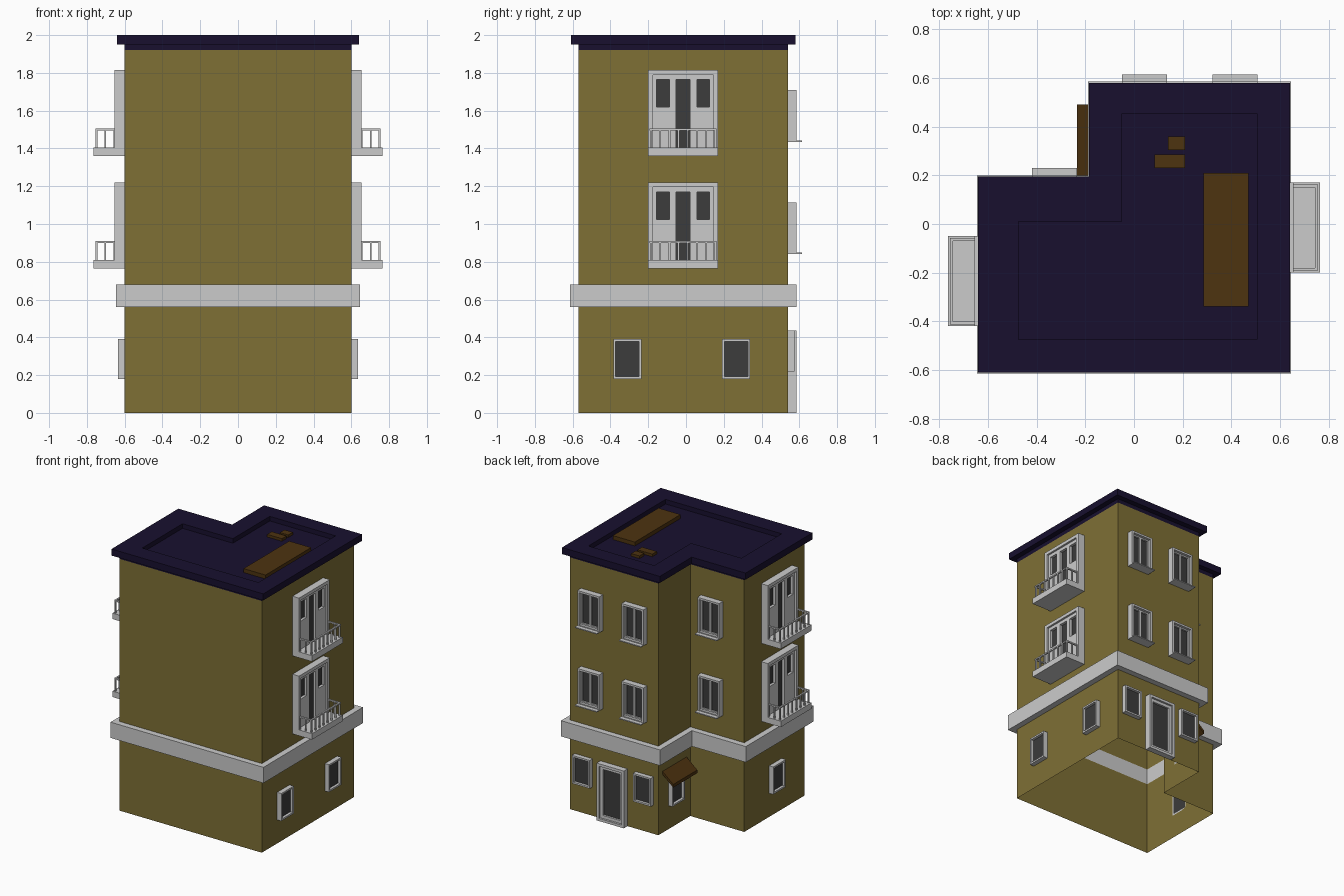
import bpy, bmesh

if "Cube" in bpy.data.objects:
    bpy.data.objects.remove(bpy.data.objects["Cube"])


def material(name, rgb):
    m = bpy.data.materials.new(name)
    m.diffuse_color = (*rgb, 1)
    m.use_nodes = True
    m.node_tree.nodes["Principled BSDF"].inputs["Base Color"].default_value = m.diffuse_color
    return m


OLIVE = material("olive_wall", (0.21, 0.16, 0.036))
NAVY = material("dark_roof", (0.009, 0.005, 0.028))
BROWN = material("brown", (0.075, 0.033, 0.005))
DARK = material("dark_glass", (0.045, 0.045, 0.045))


class Part:
    """Collects lofted shapes into one flat-shaded object."""

    def __init__(self, name, mat=None):
        self.name, self.mat, self.bm = name, mat, bmesh.new()

    def skin(self, loops, closed=False, caps=(False, False)):
        rows = [[self.bm.verts.new(p) for p in lp] for lp in loops]
        pairs = list(zip(rows, rows[1:])) + ([(rows[-1], rows[0])] if closed else [])
        for a, b in pairs:
            for i in range(len(a)):
                j = (i + 1) % len(a)
                self.bm.faces.new((a[i], a[j], b[j], b[i]))
        if caps[0]:
            self.bm.faces.new(rows[0][::-1])
        if caps[1]:
            self.bm.faces.new(rows[-1])

    def box(self, x0, x1, y0, y1, z0, z1, to=lambda u, n, z: (u, n, z)):
        rect = [(x0, y0), (x1, y0), (x1, y1), (x0, y1)]
        self.skin([[to(x, y, z) for x, y in rect] for z in (z0, z1)], caps=(True, True))

    def frame(self, to, w, z0, z1, t, n0, n1):
        """Rectangular frame of half width w and bar thickness t, lying on a wall."""
        def rect(d, n):
            return [to(u, n, z) for u, z in ((-w + d, z0 + d), (w - d, z0 + d),
                                             (w - d, z1 - d), (-w + d, z1 - d))]
        self.skin([rect(0, n0), rect(0, n1), rect(t, n1), rect(t, n0)], closed=True)

    def done(self):
        bmesh.ops.recalc_face_normals(self.bm, faces=self.bm.faces)
        me = bpy.data.meshes.new(self.name)
        self.bm.to_mesh(me)
        self.bm.free()
        if self.mat:
            me.materials.append(self.mat)
        bpy.context.collection.objects.link(bpy.data.objects.new(self.name, me))


def outline(d, z):
    """L-shaped footprint, grown outwards by d."""
    return [(-.6 - d, -.57 - d, z), (.6 + d, -.57 - d, z), (.6 + d, .54 + d, z),
            (-.145 - d, .54 + d, z), (-.145 - d, .155 + d, z), (-.6 - d, .155 + d, z)]


def on_x(wall, side, c):
    """Wall facing +x or -x: (along, outwards, up) to world."""
    return lambda u, n, z: (wall + side * n, c + u, z)


def on_back(wall, c):
    return lambda u, n, z: (c + u, wall + n, z)


# Walls: open shells below and above the belt course
for name, z0, z1 in (("lower_walls", 0, .56), ("upper_walls", .68, 1.92)):
    p = Part(name, OLIVE)
    p.skin([outline(0, z0), outline(0, z1)])
    p.done()

p = Part("belt_course")
p.skin([outline(0, .56), outline(.045, .56), outline(.045, .68), outline(0, .68)], closed=True)
p.done()

# Roof: fascia, overhanging slab and sunken deck
deck = [(-.475, -.475), (.505, -.475), (.505, .455), (-.05, .455), (-.05, .01), (-.475, .01)]
p = Part("roof", NAVY)
p.skin([outline(0, 1.92), outline(0, 1.95), outline(.04, 1.95), outline(.04, 2.0),
        [(x, y, 2.0) for x, y in deck], [(x, y, 1.965) for x, y in deck]], caps=(True, True))
p.done()

# Roof hatches
p = Part("roof_boxes", BROWN)
for b in ((.285, .47, -.34, .21, 1.995), (.14, .21, .305, .36, 1.985), (.085, .21, .23, .285, 1.985)):
    p.box(*b[:4], 1.96, b[4])
p.done()


def small_window(name, to, z0, z1):
    p = Part(name + "_frame")
    p.frame(to, .075, z0, z1, .013, 0, .035)
    p.done()
    g = Part(name + "_glass", DARK)
    g.box(-.064, .064, 0, .015, z0 + .01, z1 - .01, to)
    g.done()


def tall_window(name, to, z0):
    p = Part(name + "_frame")
    p.frame(to, .0925, z0, z0 + .275, .015, 0, .045)
    p.frame(to, .079, z0 + .013, z0 + .262, .012, 0, .025)
    p.box(-.008, .008, 0, .025, z0 + .02, z0 + .255, to)
    p.box(-.0925, .0925, .04, .075, z0, z0 + .008, to)  # sill
    p.done()
    g = Part(name + "_glass", DARK)
    g.box(-.07, .07, 0, .012, z0 + .02, z0 + .255, to)
    g.done()


def balcony(name, to, z):
    # Door surround and panel with three openings
    p = Part(name + "_door_surround")
    p.frame(to, .185, z, z + .455, .025, 0, .055)
    for s in (-1, 1):
        for a, b, z0, z1 in ((.14, .162, .02, .435), (.037, .072, .02, .435),
                             (.072, .14, .02, .26), (.072, .14, .405, .435)):
            p.box(min(s * a, s * b), max(s * a, s * b), 0, .04, z + z0, z + z1, to)
    p.box(-.037, .037, 0, .04, z + .405, z + .435, to)
    p.done()
    g = Part(name + "_glass", DARK)
    g.box(-.037, .037, 0, .02, z + .04, z + .405, to)
    for a in (-.14, .072):
        g.box(a, a + .068, 0, .02, z + .26, z + .405, to)
    g.done()
    # Floor slab
    p = Part(name + "_slab")
    p.box(-.185, .185, 0, .165, z, z + .045, to)
    p.done()
    # Railing: top rails and balusters on three sides
    p = Part(name + "_railing")
    t, b = z + .145, z + .045
    p.box(-.177, .177, .143, .155, t - .01, t, to)
    for s in (-1, 1):
        c = s * .171
        p.box(c - .006, c + .006, .05, .143, t - .01, t, to)
        for n in (.055, .102):
            p.box(c - .004, c + .004, n - .004, n + .004, b, t - .01, to)
    for i in range(8):
        u = -.171 + i * .342 / 7
        p.box(u - .005, u + .005, .144, .154, b, t - .01, to)
    p.done()


# Side balconies and upper windows on both floors
for floor, dz in (("first", 0), ("second", .595)):
    balcony(floor + "_right_balcony", on_x(.6, 1, -.015), .765 + dz)
    balcony(floor + "_left_balcony", on_x(-.6, -1, -.235), .765 + dz)
    for i, (wall, c) in enumerate(((.54, .415), (.54, .0425), (.155, -.3275))):
        tall_window(f"{floor}_back_window_{i + 1}", on_back(wall, c), .84 + dz)

# Ground floor windows
small_window("right_window_1", on_x(.6, 1, -.31), .18, .39)
small_window("right_window_2", on_x(.6, 1, .265), .18, .39)
small_window("left_window", on_x(-.6, -1, -.22), .18, .39)
small_window("awning_window", on_x(-.145, -1, .345), .18, .39)
small_window("back_window_1", on_back(.54, .485), .22, .435)
small_window("back_window_2", on_back(.54, -.03), .22, .435)

# Entrance door
to = on_back(.54, .23)
p = Part("entrance_frame")
p.frame(to, .115, 0, .437, .02, 0, .045)
p.frame(to, .097, .018, .419, .025, 0, .03)
p.done()
p = Part("entrance_glass", DARK)
p.box(-.074, .074, 0, .015, .04, .396, to)
p.done()

# Sloping awning in the recessed corner
p = Part("awning", BROWN)
p.skin([[(-.145, y, .445), (-.145, y, .468), (-.235, y, .392), (-.235, y, .368)]
        for y in (.2, .49)], caps=(True, True))
p.done()
